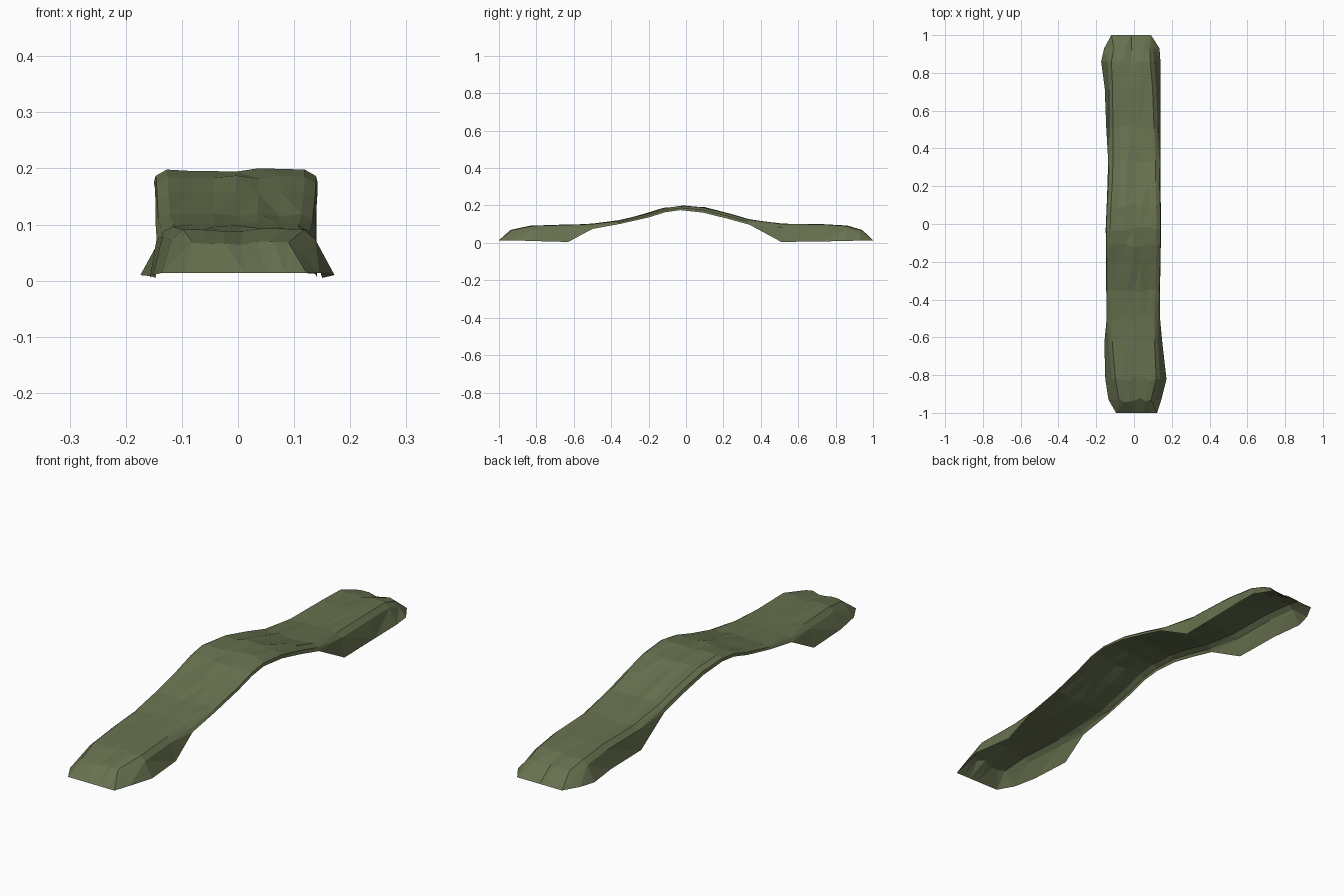
import bpy, bmesh, random

if "Cube" in bpy.data.objects:
    bpy.data.objects.remove(bpy.data.objects["Cube"])

random.seed(4)

# One olive colour for the whole shell
olive = bpy.data.materials.new("olive green")
olive.diffuse_color = (0.135, 0.165, 0.078, 1)
olive.use_nodes = True
olive.node_tree.nodes["Principled BSDF"].inputs["Base Color"].default_value = olive.diffuse_color

# Stations along the length: y, left x, right x, top z, rim z, skirt inset
STATIONS = [
    (-0.93, -0.135, 0.145, 0.068, 0.014, 0.035),
    (-0.82, -0.152, 0.172, 0.091, 0.010, 0.034),
    (-0.63, -0.157, 0.150, 0.096, 0.005, 0.022),
    (-0.50, -0.145, 0.138, 0.101, 0.075, 0.010),
    (-0.35, -0.147, 0.138, 0.119, 0.102, 0.005),
    (-0.20, -0.147, 0.140, 0.157, 0.136, 0.003),
    (-0.11, -0.148, 0.142, 0.185, 0.164, 0.003),
    (-0.03, -0.150, 0.142, 0.198, 0.175, 0.003),
    (0.09, -0.145, 0.142, 0.189, 0.162, 0.003),
    (0.22, -0.140, 0.140, 0.158, 0.130, 0.005),
    (0.34, -0.137, 0.140, 0.124, 0.097, 0.006),
    (0.51, -0.147, 0.141, 0.101, 0.005, 0.015),
    (0.72, -0.155, 0.140, 0.099, 0.008, 0.022),
    (0.86, -0.174, 0.140, 0.090, 0.010, 0.034),
    (0.93, -0.158, 0.135, 0.067, 0.013, 0.032),
]
TOP = 7  # points across the top


def section(y, xl, xr, zt, zb, inset):
    """Open cross-section: rim, shoulder, top row, shoulder, rim."""
    drop = min(0.018, (zt - zb) * 0.5)
    a, b = xl + inset, xr - inset
    pts = [(xl, y, zb), (a, y, zt - drop)]
    for i in range(TOP):
        t = i / (TOP - 1)
        edge = i in (0, TOP - 1)
        jit = 0 if edge else random.uniform(-0.004, 0.003)
        dy = 0 if edge else random.uniform(-0.015, 0.015)
        pts.append((a + 0.02 + (b - a - 0.04) * t, y + dy, zt + jit))
    return pts + [(b, y, zt - drop), (xr, y, zb)]


def end_edge(y, xl, xr):
    """Straight lower edge at one end; corner points coincide."""
    row = [(xl + (xr - xl) * i / (TOP - 1), y, 0.014) for i in range(TOP)]
    return [row[0]] * 2 + row + [row[-1]] * 2


rows = [end_edge(-1, -0.095, 0.122)]
rows += [section(*s) for s in STATIONS]
rows += [end_edge(1, -0.12, 0.09)]

# Loft the arched shell, open underneath
bm = bmesh.new()
grid = [[bm.verts.new(p) for p in r] for r in rows]
for r0, r1 in zip(grid, grid[1:]):
    for i in range(len(r0) - 1):
        bm.faces.new((r0[i], r0[i + 1], r1[i + 1], r1[i]))
bmesh.ops.remove_doubles(bm, verts=bm.verts, dist=0.0005)
bmesh.ops.triangulate(bm, faces=[f for f in bm.faces if f.normal.z > 0.85 or len(f.verts) > 3])
bm.normal_update()
if sum(f.normal.z for f in bm.faces) < 0:
    bmesh.ops.reverse_faces(bm, faces=bm.faces)

mesh = bpy.data.meshes.new("arched_shell")
bm.to_mesh(mesh)
bm.free()
mesh.materials.append(olive)
shell = bpy.data.objects.new("arched_shell", mesh)
bpy.context.collection.objects.link(shell)
